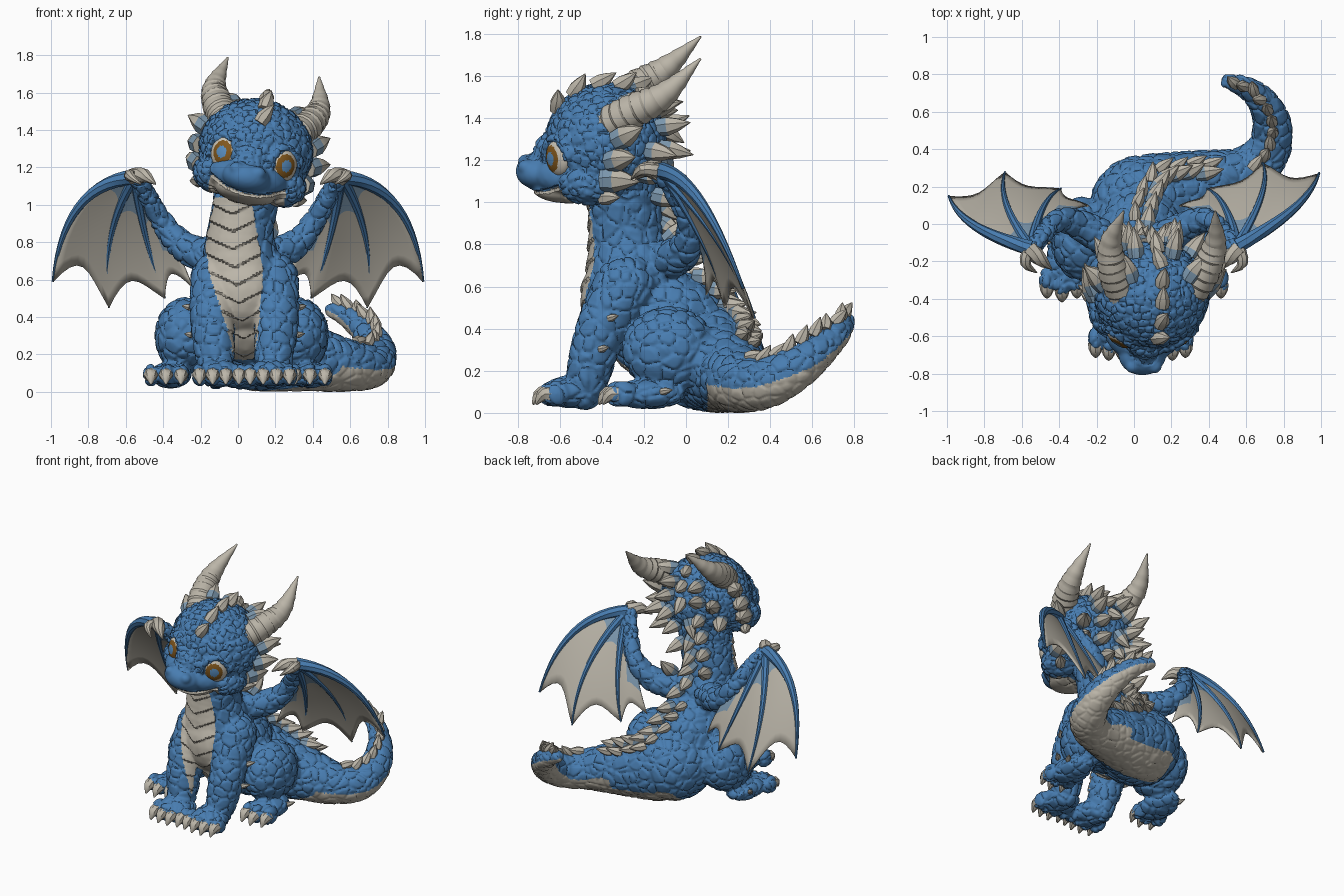
import bpy, bmesh
from math import sin, cos, pi, radians
from mathutils import Vector, Matrix, noise
from mathutils.bvhtree import BVHTree

if "Cube" in bpy.data.objects:
    bpy.data.objects.remove(bpy.data.objects["Cube"])


def material(name, r, g, b):
    m = bpy.data.materials.new(name)
    m.use_nodes = True
    m.diffuse_color = (r, g, b, 1)
    for node in m.node_tree.nodes:
        if node.type == "BSDF_PRINCIPLED":
            node.inputs["Base Color"].default_value = (r, g, b, 1)
            node.inputs["Roughness"].default_value = 0.7
    return m


BLUE = material("scale blue", 0.065, 0.205, 0.44)
CREAM = material("horn cream", 0.50, 0.465, 0.395)
WEB = material("wing membrane", 0.48, 0.45, 0.385)
MIST = material("faded blue", 0.20, 0.31, 0.42)
WHITE = material("eye white", 0.58, 0.54, 0.46)
AMBER = material("iris amber", 0.22, 0.095, 0.012)
PUPIL = material("pupil blue", 0.10, 0.27, 0.52)


def finish(name, bm, mats, angle=40):
    bmesh.ops.recalc_face_normals(bm, faces=bm.faces[:])
    me = bpy.data.meshes.new(name)
    bm.to_mesh(me)
    bm.free()
    for m in mats:
        me.materials.append(m)
    me.shade_smooth()
    me.set_sharp_from_angle(angle=radians(angle))
    ob = bpy.data.objects.new(name, me)
    bpy.context.scene.collection.objects.link(ob)
    return ob


def spline(pts, n):
    """Smooth path through points of (x, y, z, radius)."""
    p = [Vector(q) for q in pts]
    p = [p[0] * 2 - p[1]] + p + [p[-1] * 2 - p[-2]]
    out = []
    for k in range(n):
        u = k / (n - 1) * (len(pts) - 1)
        i = min(int(u), len(pts) - 2)
        f = u - i
        a, b, c, d = p[i:i + 4]
        out.append(b + ((c - a) + ((a * 2 - b * 5 + c * 4 - d) + ((b - c) * 3 + d - a) * f) * f) * (f / 2))
    return out


def tube(bm, path, sides=8):
    """Tapered round tube along a path of (x, y, z, radius); returns its faces from the root up."""
    whole = (path[-1] - path[0]).to_3d().normalized()
    ref = Vector((0, 0, 1)) if abs(whole.x) > 0.75 else Vector((1, 0, 0))
    rings = []
    for i, p in enumerate(path):
        t = (path[min(i + 1, len(path) - 1)] - path[max(i - 1, 0)]).to_3d().normalized()
        u = t.cross(ref).normalized()
        v = u.cross(t)
        rings.append([bm.verts.new(p.to_3d() + (u * cos(k * 2 * pi / sides) + v * sin(k * 2 * pi / sides)) * max(p.w, 0.002))
                      for k in range(sides)])
    faces = []
    for a, b in zip(rings, rings[1:]):
        for k in range(sides):
            n = (k + 1) % sides
            faces.append(bm.faces.new((a[k], a[n], b[n], b[k])))
    bm.faces.new(rings[0])
    bm.faces.new(rings[-1])
    return faces


# Head frame: tilted sideways
HEAD = Vector((0.095, -0.38, 1.29))
TILT = Matrix.Rotation(radians(12), 3, "Y")


def head(x, y, z):
    return HEAD + TILT @ Vector((x, y, z))


def blob(c, r, rot=None):
    bmesh.ops.create_icosphere(skin_bm, subdivisions=3, radius=1,
                               matrix=Matrix.LocRotScale(Vector(c), rot, Vector(r)))


def chain(pts, n):
    for p in spline(pts, n):
        blob(p.to_3d(), (p.w,) * 3)


# Skin volumes: torso, neck and tail
skin_bm = bmesh.new()
blob((0.05, 0.09, 0.27), (0.29, 0.28, 0.26))
blob((0.03, -0.10, 0.42), (0.25, 0.30, 0.27))
blob((0.03, -0.27, 0.55), (0.22, 0.23, 0.25))
chain([(0.02, -0.25, 0.6, 0.23), (0.01, -0.28, 0.8, 0.185), (0.03, -0.29, 0.95, 0.175), (0.06, -0.3, 1.12, 0.18)], 12)
TAIL = [(0.12, 0.14, 0.24, 0.24), (0.36, 0.21, 0.185, 0.185), (0.58, 0.27, 0.14, 0.14), (0.71, 0.38, 0.14, 0.12),
        (0.74, 0.52, 0.21, 0.105), (0.69, 0.65, 0.31, 0.08), (0.6, 0.73, 0.39, 0.06), (0.5, 0.76, 0.44, 0.04)]
chain(TAIL, 48)

# Skin volumes: head
blob(HEAD, (0.31, 0.29, 0.28), TILT)
blob(head(-0.01, -0.18, -0.15), (0.22, 0.18, 0.115), TILT)
blob(head(-0.02, -0.25, -0.07), (0.11, 0.1, 0.11), TILT)
blob(head(-0.02, -0.32, -0.15), (0.13, 0.11, 0.085), TILT)
blob(head(-0.01, -0.19, -0.22), (0.17, 0.17, 0.075), TILT)
claw_bm = bmesh.new()
EYES = []
for s in (-1, 1):
    blob(head(s * 0.18, -0.08, -0.16), (0.13, 0.15, 0.11), TILT)
    blob(head(s * 0.06 - 0.02, -0.38, -0.115), (0.04, 0.04, 0.035), TILT)
    # Eye frame and the brow arching over it
    look = TILT @ Vector((s * 0.58, -0.81, 0.02))
    turn = look.to_track_quat("Z", "Y")
    eye = head(s * 0.172, -0.238, -0.045) - look * 0.016
    EYES.append((s, eye, turn))
    arc = [eye + turn @ Vector((0.092 * cos(a), 0.09 * sin(a), 0.008)) for a in (0, 0.6, 1.2, 1.9, 2.5, 3.14)]
    chain([(*p, 0.025) for p in arc], 20)

    # Legs, toes and claws
    mid = 0.035
    chain([(mid + s * 0.14, -0.29, 0.6, 0.15), (mid + s * 0.17, -0.4, 0.4, 0.122),
           (mid + s * 0.16, -0.455, 0.22, 0.108), (mid + s * 0.15, -0.48, 0.1, 0.085)], 14)
    blob((mid + s * 0.135, -0.55, 0.1), (0.12, 0.13, 0.075))
    blob((0.02 + s * 0.3, -0.08, 0.3), (0.165, 0.225, 0.205))
    blob((0.01 + s * 0.37, -0.18, 0.09), (0.11, 0.18, 0.07))
    toes = [(mid + s * 0.135 + k * 0.07, -0.64 + abs(k) * 0.015) for k in (-1.5, -0.5, 0.5, 1.5)]
    toes += [(s * 0.385 + k * 0.08, -0.32 + abs(k) * 0.02) for k in (-1, 0, 1)]
    for x, y in toes:
        blob((x, y, 0.09), (0.041, 0.07, 0.06))
        tube(claw_bm, spline([(x, y - 0.02, 0.09, 0.041), (x, y - 0.062, 0.085, 0.034), (x, y - 0.095, 0.04, 0.005)], 6))

    # Wing arms
    chain([(s * 0.12, -0.1, 0.72, 0.1), (s * 0.28, -0.01, 0.77, 0.082), (s * 0.4, 0.02, 0.9, 0.062),
           (s * 0.49, -0.06, 1.06, 0.05), (s * 0.54, -0.13, 1.14, 0.045)], 26)
finish("foot_claws", claw_bm, [CREAM])

# Fuse the volumes into one skin
draft = finish("skin_draft", skin_bm, [BLUE])
fuse = draft.modifiers.new("fuse", "REMESH")
fuse.mode = "VOXEL"
fuse.voxel_size = 0.009
soften = draft.modifiers.new("soften", "SMOOTH")
soften.factor = 0.5
soften.iterations = 9
deps = bpy.context.evaluated_depsgraph_get()
skin = bpy.data.meshes.new_from_object(draft.evaluated_get(deps))
bpy.data.objects.remove(draft)
skin.name = "dragon_skin"


def belly_at(p, n):
    """Chevron coordinate on the belly strip, or None elsewhere."""
    cx = 0.03 - 0.06 * min(1, max(0, (p.z - 0.3) / 0.5))
    off = abs(p.x - cx)
    wide = min(0.145, 0.02 + 0.2 * p.z, 0.14 - 0.15 * (p.z - 0.8))
    if off < wide and n.y < -0.25 and -0.56 < p.y < -0.2 and 0.1 < p.z < 1.04:
        return (p.z - 0.5 * off) / 0.095
    return None


# Carve scales, belly plates and the mouth; note cream zones
cream = []
moves = []
for v in skin.vertices:
    p, n = v.co.copy(), v.normal.copy()
    h = TILT.transposed() @ (p - HEAD)
    lip = h.z + 0.24 - 1.5 * h.x ** 2
    face = h.y < -0.1 and abs(h.x) < 0.21 and p.z > 0.95
    plate = belly_at(p, n)
    under = p.y > 0.1 and p.z < 0.45 and (n.z < -0.1 if p.x > 0.34 else n.z < -0.45 and -0.1 < p.x)
    if plate is not None:
        depth = 0.012 * (1 - plate % 1) - 0.003
    elif face and abs(lip) < 0.008:
        depth = -0.012
    elif face and h.y < -0.2 and h.z < -0.08:
        depth = 0
    else:
        d = noise.voronoi(p * (21 if p.z > 1.03 else 13.5))[0]
        depth = 0.011 * (min(1, (d[1] - d[0]) / 0.22) - 0.7)
        if under:
            depth *= 0.5
    cream.append(plate is not None or under or (face and lip < 0))
    moves.append(p + n * depth)
for v, p in zip(skin.vertices, moves):
    v.co = p
skin.materials.clear()
skin.materials.append(BLUE)
skin.materials.append(CREAM)
for f in skin.polygons:
    f.material_index = int(sum(cream[i] for i in f.vertices) * 2 > len(f.vertices))
skin.update()
skin.shade_smooth()
skin.set_sharp_from_angle(angle=radians(45))
bpy.context.scene.collection.objects.link(bpy.data.objects.new("dragon_skin", skin))
surface = BVHTree.FromPolygons(moves, [tuple(f.vertices) for f in skin.polygons])

# Eyes: coloured by distance from the gaze, which turns slightly inward
for s, eye, turn in EYES:
    bm = bmesh.new()
    bmesh.ops.create_uvsphere(bm, u_segments=40, v_segments=36, radius=1)
    for f in bm.faces:
        c = f.calc_center_median()
        away = Vector((c.x + s * 0.14, c.y + 0.02)).length if c.z > 0 else 1
        f.material_index = 2 if away < 0.36 else 1 if away < 0.7 else 0
    bm.transform(Matrix.LocRotScale(eye, turn, Vector((0.08, 0.09, 0.045))))
    finish("left_eye" if s > 0 else "right_eye", bm, [WHITE, AMBER, PUPIL])

# Horns with stepped growth rings
for s in (-1, 1):
    pts = [(*head(s * x, y, z), r) for x, y, z, r in
           ((0.18, 0.0, 0.11, 0.088), (0.25, 0.13, 0.2, 0.082), (0.285, 0.28, 0.29, 0.06), (0.25, 0.45, 0.455, 0.005))]
    path = spline(pts, 41)
    for i, p in enumerate(path):
        p.w *= 1.04 - 0.08 * (i % 4) / 3
    bm = bmesh.new()
    tube(bm, path, 16)
    finish("left_horn" if s > 0 else "right_horn", bm, [CREAM], 25)

# Leaf-shaped spikes seated on the skin, larger ones with faded roots
spike_bm = bmesh.new()


def spike(hint, size, lean, fat=0.36):
    loc, n, _, _ = surface.find_nearest(Vector(hint))
    d = (n * 0.5 + Vector(lean)).normalized()
    w = size * fat
    steps = ((-0.15, 0, 0.9), (0.28, 0, 1), (0.62, 0.05, 0.68), (1, 0.15, 0.03))
    faces = tube(spike_bm, [Vector((*(loc + d * size * a + n * size * b), w * c)) for a, b, c in steps], 7)
    for f in faces[:7]:
        f.material_index = int(size > 0.105)


for k in range(7):
    a = radians(36 + 22 * k)
    spike(head(0, -0.29 * cos(a), 0.28 * sin(a)), 0.1, TILT @ Vector((0, sin(a), cos(a))) * 0.7, 0.4)
for a, b in zip(*[spline([(0.05, -0.05, 1.2, 0), (0.03, -0.1, 0.95, 0), (0.03, 0.0, 0.75, 0)], 6)[i:] for i in (0, 1)]):
    spike(a.to_3d(), 0.12, (b - a).to_3d().normalized() * 0.7)
rump = [p.to_3d() for p in spline([(0.03, 0.0, 0.75, 0), (0.07, 0.15, 0.6, 0), (0.13, 0.27, 0.48, 0),
                                   (0.27, 0.31, 0.4, 0), (0.44, 0.3, 0.34, 0)], 9)]
for k, (a, b) in enumerate(zip(rump, rump[1:])):
    run = (b - a).normalized()
    aside = run.cross(Vector((0, 0, 1))).normalized() * 0.04
    spike(a + aside, 0.12, run * 0.7)
    spike((a + b) / 2 - aside, 0.09, run * 0.7)
tail_top = [p.to_3d() + Vector((0, 0, p.w)) for p in spline(TAIL, 16)][5:]
for a, b in zip(tail_top, tail_top[1:]):
    spike(a, 0.08, (b - a).normalized() * 0.8, 0.4)
for s in (-1, 1):
    # Cheek frill
    for x, y, z, size in ((0.28, 0.06, 0.07, 0.14), (0.3, 0.03, -0.03, 0.14), (0.28, 0.0, -0.13, 0.15), (0.24, -0.02, -0.21, 0.09)):
        spike(head(s * x, y, z), size, TILT @ Vector((s * 0.05, 0.65, 0.35)), 0.4)
    # Rows beside the spine and behind the horns
    for z in (1.5, 1.37, 1.24, 1.12, 1.0, 0.89):
        spike((0.06 + s * 0.13 + (z - 1.1) * 0.15, -0.08, z), 0.13, (s * 0.05, 0.7, 0))
    for x, y, z in ((0.2, 0.2, 0.0), (0.22, 0.18, -0.12), (0.17, 0.1, 0.22)):
        spike(head(s * x, y, z), 0.14, (s * 0.1, 0.7, 0.15))
    # Elbow and heel spikes
    for x, y, z in ((0.3, -0.36, 0.45), (0.3, -0.4, 0.3), (0.46, -0.1, 0.1)):
        spike((0.03 + s * x, y, z), 0.05, (s * 0.1, 0.6, 0.2))
finish("spikes", spike_bm, [CREAM, MIST], 30)

# Wings: curved fingers with a scalloped membrane between them
WRIST = (0.55, -0.13, 1.15)
FINGERS = [((0.85, -0.01, 0.99), (0.99, 0.15, 0.59)), ((0.68, 0.1, 0.83), (0.69, 0.28, 0.45)),
           ((0.49, 0.08, 0.82), (0.39, 0.19, 0.5)), ((0.37, 0.05, 0.85), (0.24, 0.1, 0.56))]


def on_finger(i, t, s):
    m, tip = FINGERS[i]
    p = Vector(WRIST) * (1 - t) * (1 - 2 * t) + Vector(m) * 4 * t * (1 - t) + Vector(tip) * t * (2 * t - 1)
    if s > 0:
        p.y += 0.25 * max(0, p.x - 0.5)
    p.x *= s
    return p


for s, side in ((-1, "right"), (1, "left")):
    bones, web = bmesh.new(), bmesh.new()
    for i in range(3):
        root = 0.03 if i else 0.042
        tube(bones, [Vector((*on_finger(i, k / 14, s), root * (1 - 0.85 * k / 14))) for k in range(15)])
        grid = []
        for r in range(13):
            row = []
            for c in range(9):
                w = c / 8
                t = r / 12 * (1 - 0.17 * sin(pi * w))
                p = on_finger(i, t, s).lerp(on_finger(i + 1, t, s), w)
                p.y += 0.012 * sin(pi * w) * t
                row.append(web.verts.new(p))
            grid.append(row)
        # Faded blue towards the wrist and the arm
        for r in range(12):
            for c in range(8):
                f = web.faces.new((grid[r][c], grid[r + 1][c], grid[r + 1][c + 1], grid[r][c + 1]))
                f.material_index = int(r < 3 + i or (i == 2 and c > 3 and r < 9))
    bmesh.ops.remove_doubles(web, verts=web.verts[:], dist=0.0005)
    finish(side + "_wing_fingers", bones, [BLUE])
    sheet = finish(side + "_wing_membrane", web, [WEB, MIST], 60)
    sheet.modifiers.new("thickness", "SOLIDIFY").thickness = 0.01
    hooks = bmesh.new()
    for x, y, z, r in ((0.44, -0.24, 1.11, 0.048), (0.52, -0.26, 1.11, 0.036)):
        tube(hooks, spline([(s * 0.56, -0.13, 1.15, r), (s * (x + 0.06), y + 0.05, z + 0.045, r * 0.8), (s * x, y, z, 0.004)], 7))
    finish(side + "_wing_hooks", hooks, [CREAM])
